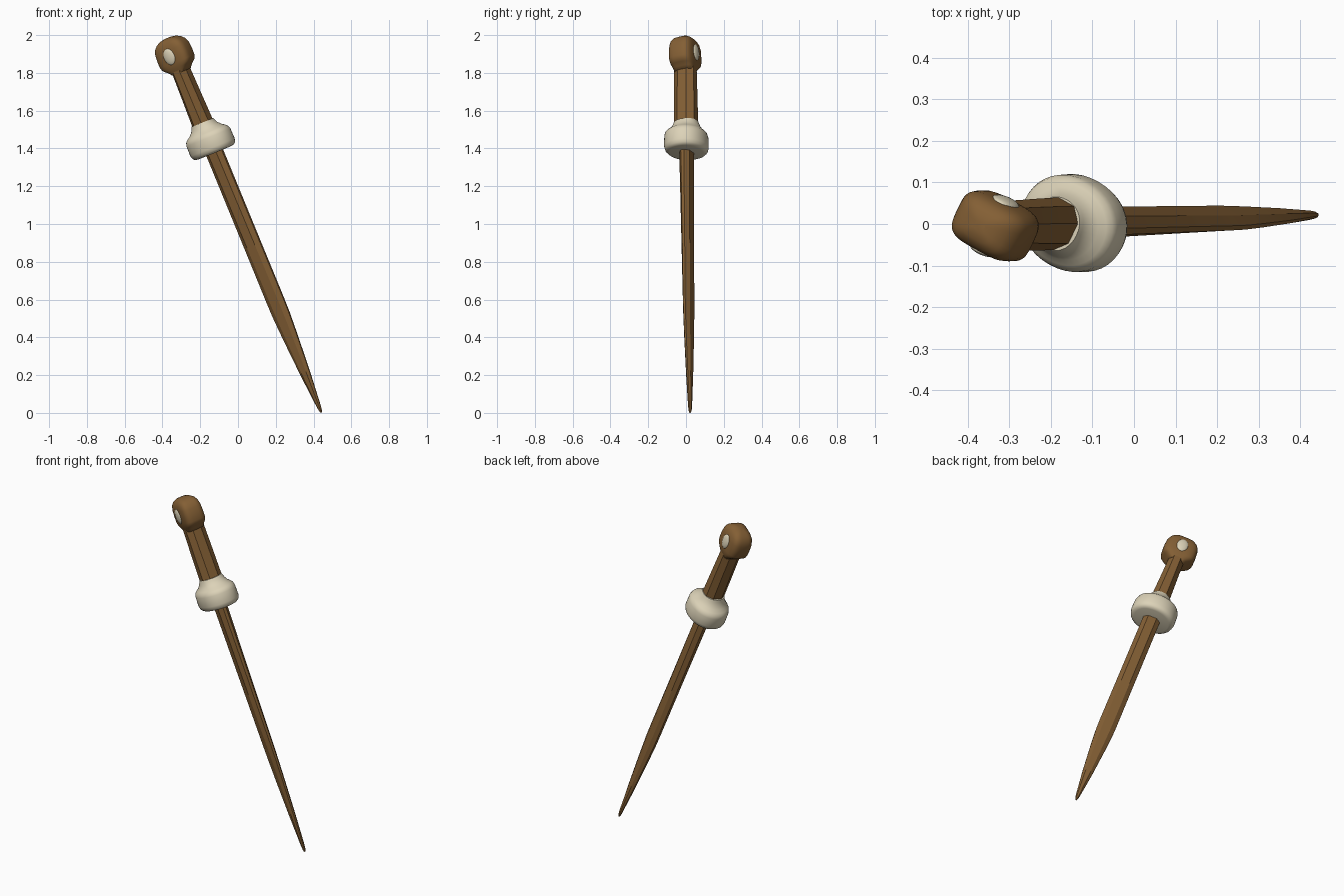
import bpy, bmesh, math
from mathutils import Matrix, Vector

if "Cube" in bpy.data.objects:
    bpy.data.objects.remove(bpy.data.objects["Cube"])

# Tilted, twisted frame: local z runs from the tip up to the pommel, x is blade width
FRAME = (Matrix.Translation((0.441, 0.022, 0.002)) @ Matrix.Rotation(0.014, 4, 'X')
         @ Matrix.Rotation(math.radians(-22.3), 4, 'Y')
         @ Matrix.Rotation(math.radians(-27), 4, 'Z'))


def material(name, color):
    m = bpy.data.materials.new(name)
    m.diffuse_color = color
    m.use_nodes = True
    m.node_tree.nodes["Principled BSDF"].inputs["Base Color"].default_value = m.diffuse_color
    return m


wood = material("wood", (0.23, 0.115, 0.035, 1))
bone = material("bone", (0.72, 0.65, 0.48, 1))


def superellipse(power, n=40):
    pts = []
    for i in range(n):
        t = 2 * math.pi * i / n
        c, s = math.cos(t), math.sin(t)
        pts.append((math.copysign(abs(c) ** (2 / power), c),
                    math.copysign(abs(s) ** (2 / power), s)))
    return pts


def finish(bm, name, mat, angle):
    bmesh.ops.recalc_face_normals(bm, faces=bm.faces)
    bm.transform(FRAME)
    me = bpy.data.meshes.new(name)
    bm.to_mesh(me)
    bm.free()
    me.materials.append(mat)
    ob = bpy.data.objects.new(name, me)
    bpy.context.collection.objects.link(ob)
    bpy.ops.object.select_all(action='DESELECT')
    ob.select_set(True)
    bpy.context.view_layer.objects.active = ob
    bpy.ops.object.shade_smooth_by_angle(angle=math.radians(angle))


def loft(name, section, stations, mat, angle=40):
    """Skin a unit section through stations of (height, half width, half depth)."""
    bm = bmesh.new()
    rings = [[bm.verts.new((x * a, y * b, z)) for x, y in section] for z, a, b in stations]
    n = len(section)
    for r0, r1 in zip(rings, rings[1:]):
        for i in range(n):
            j = (i + 1) % n
            bm.faces.new((r0[i], r0[j], r1[j], r1[i]))
    bm.faces.new(rings[0][::-1])
    bm.faces.new(rings[-1])
    finish(bm, name, mat, angle)


# Blade: flat bevelled section, tapering below the shoulder
blade_section = [(1, -.3), (1, .3), (.5, 1), (-.5, 1), (-1, .3), (-1, -.3), (-.5, -1), (.5, -1)]
loft("blade", blade_section,
     [(0, .004, .004), (.012, .008, .007), (.04, .012, .009), (.225, .029, .014),
      (.43, .043, .018), (.56, .050, .020), (.64, .051, .021), (1.0, .050, .025),
      (1.52, .049, .031)], wood, 25)

# Guard: rounded oval collar with a flared neck
loft("guard", superellipse(2.1),
     [(1.487, .100, .085), (1.490, .113, .098), (1.500, .123, .108), (1.518, .1285, .113),
      (1.575, .1275, .112), (1.592, .122, .107), (1.603, .110, .097), (1.615, .092, .085),
      (1.632, .074, .075), (1.648, .066, .069), (1.660, .061, .065)], bone)

# Grip: eight-sided, slimmer toward the pommel
grip_section = [(1, -.45), (1, .45), (.45, 1), (-.45, 1), (-1, .45), (-1, -.45), (-.45, -1), (.45, -1)]
loft("grip", grip_section,
     [(1.60, .053, .060), (1.80, .047, .059), (2.0, .042, .057)], wood, 30)

# Pommel: rounded block with a domed top
loft("pommel", superellipse(3.6),
     [(1.950, .045, .052), (1.965, .056, .058), (1.980, .075, .062), (1.992, .088, .065),
      (2.010, .094, .067), (2.045, .095, .067), (2.082, .092, .066), (2.108, .082, .061),
      (2.127, .064, .051), (2.139, .040, .034), (2.144, .015, .013)], wood, 60)

# Oval inlays on both faces of the pommel
for side, name in ((-1, "front_inlay"), (1, "back_inlay")):
    bm = bmesh.new()
    bmesh.ops.create_uvsphere(bm, u_segments=24, v_segments=12, radius=1)
    bm.transform(Matrix.Translation((0, side * .064, 2.048))
                 @ Matrix.Diagonal((.033, .012, .045, 1)))
    finish(bm, name, bone, 60)
